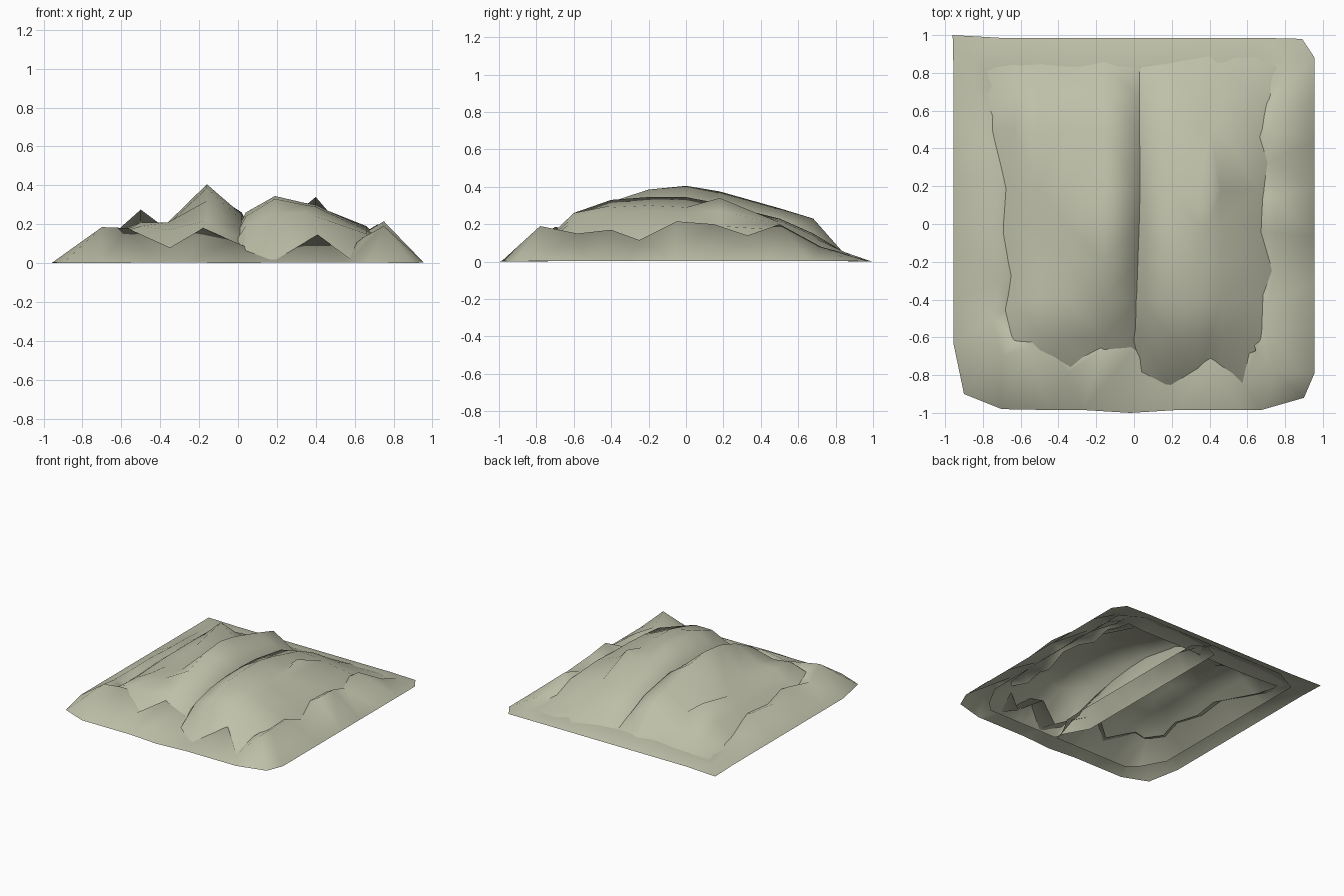
import bpy, bmesh

# Shared rows of the two central mounds, front to back
ROWS = [-0.6, -0.4, -0.2, 0.0, 0.18, 0.5, 0.68, 0.83]
# Ridge profiles: column x -> heights along ROWS
LEFT = {
    -0.63: [.15, .14, .15, .16, .16, .16, .10, .04],
    -0.50: [.19, .21, .19, .20, .21, .275, .13, .05],
    -0.36: [.17, .21, .20, .21, .20, .17, .10, .05],
    -0.16: [.22, .32, .385, .405, .375, .285, .23, .06],
    0.02: [.12, .18, .22, .25, .26, .20, .12, .05],
}
RIGHT = {
    0.04: [.19, .24, .26, .26, .25, .20, .12, .05],
    0.19: [.26, .33, .345, .345, .31, .23, .15, .06],
    0.34: [.26, .30, .31, .30, .29, .22, .14, .06],
    0.40: [.24, .29, .30, .29, .34, .21, .13, .06],
    0.46: [.22, .26, .27, .26, .27, .20, .12, .05],
    0.66: [.15, .17, .18, .18, .19, .17, .09, .05],
}
# Crest of the foothills, counter-clockwise from the front left
CREST = [
    (-.70, -.70, .185), (-.57, -.66, .18), (-.35, -.79, .08), (-.18, -.67, .18),
    (-.02, -.68, .11), (.19, -.83, .02), (.41, -.72, .145), (.58, -.85, .02),
    (.75, -.78, .19), (.70, -.58, .15), (.72, -.40, .17), (.74, -.25, .115),
    (.75, -.05, .215), (.74, .15, .20), (.72, .33, .14), (.72, .50, .20),
    (.78, .72, .08), (.80, .88, .03), (.60, .86, .035), (.18, .85, .05),
    (-.20, .83, .055), (-.60, .85, .04), (-.86, .89, .02), (-.83, .68, .04),
    (-.78, .45, .09), (-.72, .20, .14), (-.75, -.05, .13), (-.71, -.30, .16),
    (-.75, -.50, .13),
]
mat = bpy.data.materials.new("pale_moss")
mat.diffuse_color = (0.52, 0.53, 0.40, 1)


def skin(name, rows, closed=False):
    """Smooth open sheet lofted through rows of points."""
    bm = bmesh.new()
    verts = [[bm.verts.new(p) for p in row] for row in rows]
    for a, b in zip(verts, verts[1:]):
        n = len(a)
        for i in range(n if closed else n - 1):
            j = (i + 1) % n
            bm.faces.new((a[i], a[j], b[j], b[i]))
    bmesh.ops.triangulate(bm, faces=bm.faces[:])
    mesh = bpy.data.meshes.new(name)
    bm.to_mesh(mesh)
    bm.free()
    for poly in mesh.polygons:
        poly.use_smooth = True
    mesh.materials.append(mat)
    obj = bpy.data.objects.new(name, mesh)
    bpy.context.collection.objects.link(obj)


def mound(name, ridges, x0, x1):
    """Ridged mound whose rim comes down to the ground."""
    xs = list(ridges)
    ground = 0.01
    rows = [[(x0 + .1, -.78, ground)] + [(x, -.86, ground) for x in xs]
            + [(x1 - .1, -.78, ground)]]
    for r, y in enumerate(ROWS):
        rows.append([(x0, y, ground)] + [(x, y, ridges[x][r]) for x in xs]
                    + [(x1, y, ground)])
    rows.append([(x0 + .1, .88, ground)] + [(x, .93, ground) for x in xs]
                + [(x1 - .1, .88, ground)])
    skin(name, rows)


def to_edge(x, y):
    """Push a crest point out to the edge of the rectangular plot."""
    k = min(.955 / abs(x), .985 / abs(y))
    return (x * k, y * k, 0.003)


# Foothill skirt: ground edge, crest, and an inner slope tucked under the mounds
edge = [to_edge(x, y) for x, y, z in CREST]
edge[0] = (-.90, -.90, 0)
edge[1] = (-.70, -.98, 0)
edge[4] = (-.02, -1.0, 0)
edge[8] = (.90, -.92, 0)
edge[17] = (.89, .98, 0)
edge[22] = (-.96, 1.0, 0)
inner = [(x * .86, y * .86, z * .7) for x, y, z in CREST]
skin("foothills", [edge, CREST, inner], closed=True)

# Central mounds
mound("left_mound", LEFT, -.82, .14)
mound("right_mound", RIGHT, -.08, .84)
